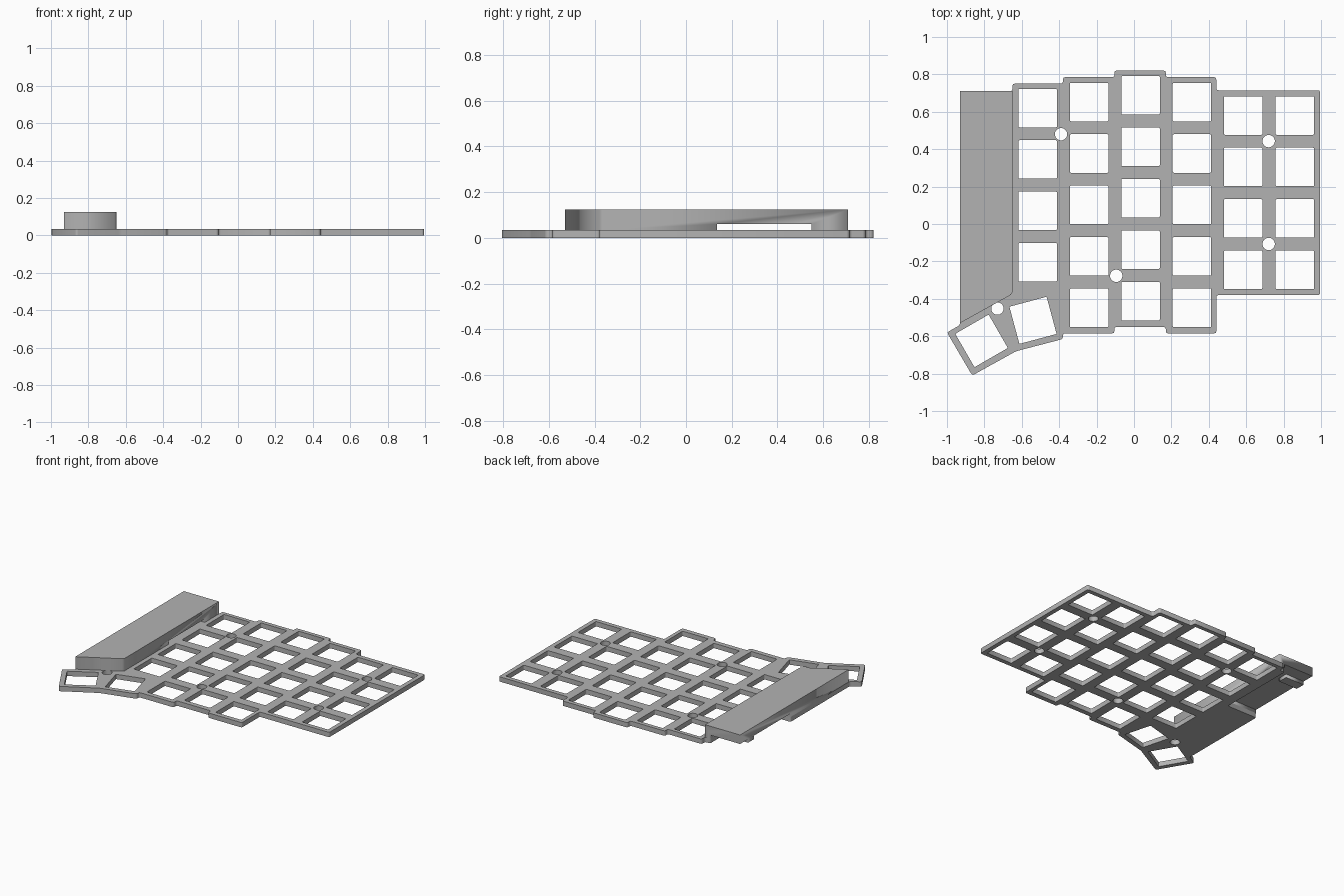
import bpy
from math import sin, cos, pi, radians
from mathutils import Vector

cube = bpy.data.objects.get("Cube")
if cube:
    bpy.data.objects.remove(cube)

grey = bpy.data.materials.new("plain grey")
grey.use_nodes = True
grey.diffuse_color = (0.45, 0.45, 0.45, 1)
grey.node_tree.nodes["Principled BSDF"].inputs["Base Color"].default_value = (0.45, 0.45, 0.45, 1)

PLATE_TOP, LEDGE, COVER_TOP = 0.035, 0.06, 0.125


def rounded(points, r):
    """Replace each corner with a small three-point arc."""
    out = []
    for i, p in enumerate(points):
        p = Vector(p)
        a = p + (Vector(points[i - 1]) - p).normalized() * r
        b = p + (Vector(points[(i + 1) % len(points)]) - p).normalized() * r
        out += [a, (a + b) / 4 + p / 2, b]
    return out


def square(x, y, angle=0, half=0.103):
    c, s = cos(radians(angle)) * half, sin(radians(angle)) * half
    return [(x + c * i - s * j, y + s * i + c * j)
            for i, j in ((-1, -1), (1, -1), (1, 1), (-1, 1))]


def circle(x, y, r=0.033, n=32):
    return [(x + r * cos(2 * pi * k / n), y + r * sin(2 * pi * k / n)) for k in range(n)]


def rect(x0, x1, y0, y1):
    return [(x0, y0), (x1, y0), (x1, y1), (x0, y1)]


def extrude(name, loops, z0, z1):
    """Fill the first loop, leave the others as holes, and extrude from z0 to z1."""
    curve = bpy.data.curves.new(name, "CURVE")
    curve.dimensions = "2D"
    curve.fill_mode = "BOTH"
    curve.extrude = (z1 - z0) / 2
    for loop in loops:
        spline = curve.splines.new("POLY")
        spline.points.add(len(loop) - 1)
        for point, (x, y) in zip(spline.points, loop):
            point.co = (x, y, 0, 1)
        spline.use_cyclic_u = True
    obj = bpy.data.objects.new(name, curve)
    bpy.context.collection.objects.link(obj)
    obj.location.z = (z0 + z1) / 2
    bpy.ops.object.select_all(action="DESELECT")
    obj.select_set(True)
    bpy.context.view_layer.objects.active = obj
    bpy.ops.object.convert(target="MESH")
    obj = bpy.context.object
    # Weld caps to walls
    bpy.ops.object.mode_set(mode="EDIT")
    bpy.ops.mesh.select_all(action="SELECT")
    bpy.ops.mesh.remove_doubles(threshold=0.0002)
    bpy.ops.mesh.normals_make_consistent(inside=False)
    bpy.ops.object.mode_set(mode="OBJECT")
    obj.data.materials.clear()
    obj.data.materials.append(grey)
    return obj


# Switch plate: stepped outline with a cut-out under the cover
outline = [
    (-0.65, 0.75), (-0.38, 0.75), (-0.38, 0.785), (-0.105, 0.785), (-0.105, 0.82),
    (0.17, 0.82), (0.17, 0.785), (0.44, 0.785), (0.44, 0.715), (0.995, 0.715),
    (0.995, -0.38), (0.44, -0.38), (0.44, -0.585), (0.17, -0.585), (0.17, -0.55),
    (-0.105, -0.55), (-0.105, -0.585), (-0.38, -0.585), (-0.38, -0.615),
    (-0.63, -0.68), (-0.865, -0.81), (-1.0, -0.58), (-0.93, -0.54),
    (-0.93, 0.135), (-0.69, 0.135), (-0.69, 0.71), (-0.65, 0.71)]
loops = [rounded(outline, 0.012)]

# Key openings: column x, top key y, key count
PITCH = 0.275
for x, top, count in ((-0.515, 0.62, 4), (-0.24, 0.652, 5), (0.035, 0.688, 5),
                      (0.31, 0.652, 5), (0.583, 0.58, 4), (0.86, 0.58, 4)):
    loops += [rounded(square(x, top - PITCH * row), 0.006) for row in range(count)]
# Thumb key openings
loops += [rounded(square(-0.815, -0.625, 30), 0.004), rounded(square(-0.54, -0.515, 15), 0.004)]
# Screw holes
loops += [circle(x, y) for x, y in ((-0.39, 0.48), (0.72, 0.443), (0.72, -0.107),
                                    (-0.095, -0.277), (-0.73, -0.452))]
extrude("switch_plate", loops, 0, PLATE_TOP)

# Controller cover with a slanted front
cover = extrude("controller_cover", [[(-0.93, -0.53), (-0.66, -0.38), (-0.65, -0.365),
                                      (-0.65, 0.71), (-0.93, 0.71)]], PLATE_TOP, COVER_TOP)

# Openings under the cover: side slot, back pocket, and the gap beside the outer leg
for name, area in (("side_slot_cutter", (-1.1, -0.5, 0.135, 0.55)),
                   ("back_pocket_cutter", (-1.1, -0.69, 0.62, 0.9)),
                   ("leg_gap_cutter", (-0.78, -0.69, 0.5, 0.7))):
    cutter = extrude(name, [rect(*area)], 0, LEDGE)
    cutter.hide_render = True
    cutter.hide_set(True)
    cut = cover.modifiers.new(name, "BOOLEAN")
    cut.operation = "DIFFERENCE"
    cut.solver = "EXACT"
    cut.object = cutter
